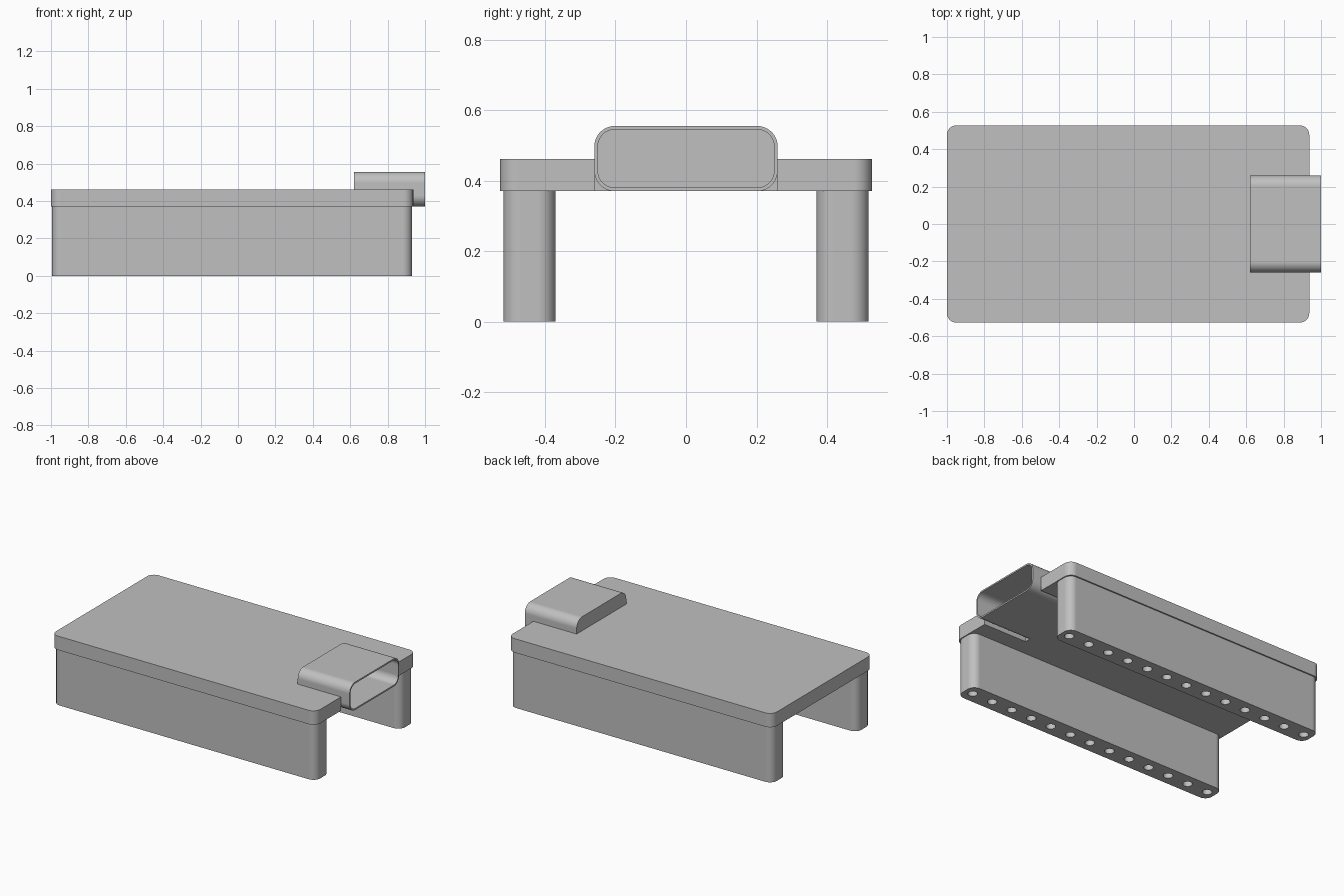
import bpy, bmesh, math
from mathutils import Vector

if "Cube" in bpy.data.objects:
    bpy.data.objects.remove(bpy.data.objects["Cube"])

grey = bpy.data.materials.new("light_grey")
grey.diffuse_color = (0.527, 0.527, 0.527, 1)
grey.use_nodes = True
grey.node_tree.nodes["Principled BSDF"].inputs["Base Color"].default_value = grey.diffuse_color


def rounded(corners, seg=10):
    """Outline through (u, v, radius) right-angle corners; radius 0 stays sharp."""
    pts = []
    for i, (u, v, r) in enumerate(corners):
        p = Vector((u, v))
        if r == 0:
            pts.append(p)
            continue
        a = (Vector(corners[i - 1][:2]) - p).normalized()
        b = (Vector(corners[(i + 1) % len(corners)][:2]) - p).normalized()
        c = p + (a + b) * r
        for k in range(seg + 1):
            t = math.pi / 2 * k / seg
            pts.append(c - b * r * math.cos(t) - a * r * math.sin(t))
    return pts


def box_outline(u0, u1, v0, v1, r):
    return rounded([(u0, v0, r), (u1, v0, r), (u1, v1, r), (u0, v1, r)])


def loft(name, loops):
    """Skin a chain of 3D loops and cap both ends."""
    bm = bmesh.new()
    rings = [[bm.verts.new(p) for p in loop] for loop in loops]
    n = len(rings[0])
    for a, b in zip(rings, rings[1:]):
        for i in range(n):
            j = (i + 1) % n
            bm.faces.new((a[i], a[j], b[j], b[i]))
    bm.faces.new(rings[0][::-1])
    bm.faces.new(rings[-1])
    bmesh.ops.recalc_face_normals(bm, faces=bm.faces)
    me = bpy.data.meshes.new(name)
    bm.to_mesh(me)
    bm.free()
    me.materials.append(grey)
    ob = bpy.data.objects.new(name, me)
    bpy.context.collection.objects.link(ob)
    return ob


def prism(name, outline, z0, z1):
    return loft(name, [[(p.x, p.y, z) for p in outline] for z in (z0, z1)])


def activate(ob):
    bpy.ops.object.select_all(action='DESELECT')
    ob.select_set(True)
    bpy.context.view_layer.objects.active = ob


def finish(ob):
    activate(ob)
    bpy.ops.object.shade_smooth_by_angle(angle=math.radians(30))
    wn = ob.modifiers.new("flat_sides", 'WEIGHTED_NORMAL')
    wn.keep_sharp = True


# Board with a rectangular notch for the connector
board = prism("board", rounded([
    (-1, -0.527, 0.05), (0.937, -0.527, 0.05), (0.937, -0.26, 0), (0.62, -0.26, 0),
    (0.62, 0.26, 0), (0.937, 0.26, 0), (0.937, 0.527, 0.05), (-1, 0.527, 0.05)]),
    0.37, 0.462)
finish(board)

# Connector shell: closed at the back, open at the right end
outer = box_outline(-0.26, 0.26, 0.37, 0.555, 0.058)
inner = box_outline(-0.25, 0.25, 0.38, 0.545, 0.048)
shell = loft("connector_shell", [[(x, p.x, p.y) for p in ring] for ring, x in
                                 ((outer, 0.62), (outer, 1.0), (inner, 1.0), (inner, 0.63))])
finish(shell)

# Pin header rails with a row of 13 round sockets underneath
for side, label in ((-1, "front"), (1, "back")):
    yc = side * 0.444
    rail = prism(label + "_header_rail",
                 box_outline(-0.994, 0.931, yc - 0.074, yc + 0.074, 0.05), 0, 0.37)
    bm = bmesh.new()
    for i in range(13):
        hole = bmesh.ops.create_cone(bm, cap_ends=True, segments=24,
                                     radius1=0.029, radius2=0.029, depth=0.4)
        bmesh.ops.translate(bm, verts=hole["verts"],
                            vec=(-0.0315 + (i - 6) * 0.151, yc, 0.12))
    me = bpy.data.meshes.new("socket_cutter")
    bm.to_mesh(me)
    bm.free()
    me.materials.append(grey)
    cutter = bpy.data.objects.new("socket_cutter", me)
    bpy.context.collection.objects.link(cutter)
    cutter.hide_render = True
    cut = rail.modifiers.new("sockets", 'BOOLEAN')
    cut.operation = 'DIFFERENCE'
    cut.solver = 'EXACT'
    cut.object = cutter
    activate(rail)
    bpy.ops.object.modifier_apply(modifier=cut.name)
    bpy.data.objects.remove(cutter)
    finish(rail)
